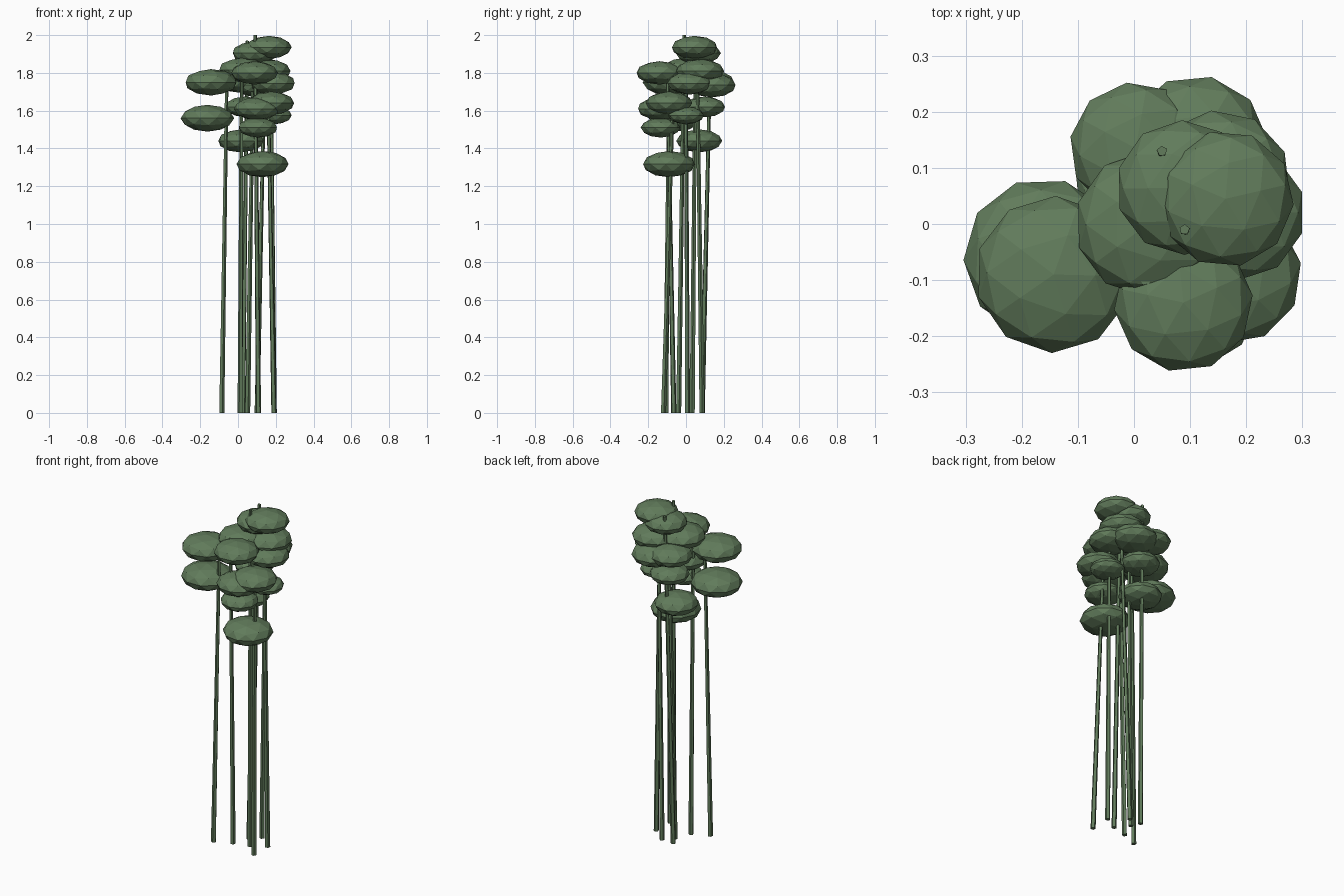
import bpy, math, random
from mathutils import Vector

random.seed(4)
cube = bpy.data.objects.get("Cube")
if cube:
    bpy.data.objects.remove(cube, do_unlink=True)


def make_material(name, rgb):
    mat = bpy.data.materials.new(name)
    mat.use_nodes = True
    mat.diffuse_color = (*rgb, 1)
    mat.node_tree.nodes["Principled BSDF"].inputs["Base Color"].default_value = (*rgb, 1)
    return mat


green = make_material("moss green", (0.12, 0.2, 0.105))


def stalk(i, base, top):
    """Thin five-sided tapered stem leaning from base to top."""
    a, b = Vector(base), Vector(top)
    bpy.ops.mesh.primitive_cone_add(vertices=5, radius1=0.0145, radius2=0.0095,
                                    depth=(b - a).length, location=(a + b) / 2)
    ob = bpy.context.object
    ob.rotation_euler = (b - a).to_track_quat('Z', 'Y').to_euler()
    ob.name = f"stalk_{i}"
    ob.data.materials.append(green)


def leaf_pad(i, x, y, z, r):
    """Flattened faceted foliage clump."""
    bpy.ops.mesh.primitive_ico_sphere_add(subdivisions=2, radius=r, location=(x, y, z))
    ob = bpy.context.object
    ob.scale.z = 0.5
    ob.rotation_euler.z = random.uniform(0, math.tau)
    ob.name = f"leaf_pad_{i}"
    ob.data.materials.append(green)


# Stalks: base x, y and top x, y, z
stalks = [
    (-0.087, -0.107, -0.06, -0.09, 1.76),
    (0.012, -0.065, 0.02, -0.10, 1.85),
    (0.108, -0.04, 0.09, -0.01, 2.0),
    (0.19, -0.12, 0.16, -0.07, 1.65),
    (0.10, 0.085, 0.14, 0.06, 1.80),
    (0.192, 0.007, 0.175, 0.0, 1.76),
    (0.025, 0.085, 0.05, 0.13, 1.97),
    (0.05, 0.033, 0.08, 0.05, 1.85),
]
for i, (bx, by, tx, ty, tz) in enumerate(stalks):
    stalk(i, (bx, by, 0), (tx, ty, tz))

# Foliage clumps: centre and radius
pads = [
    (0.163, 0.045, 1.935, 0.122), (0.088, 0.065, 1.905, 0.12),
    (-0.143, -0.09, 1.75, 0.14), (-0.162, -0.06, 1.56, 0.142),
    (0.088, -0.14, 1.80, 0.124), (0.025, 0.0, 1.815, 0.13),
    (0.152, 0.075, 1.81, 0.128), (0.185, 0.02, 1.745, 0.12),
    (0.11, 0.135, 1.735, 0.13), (0.003, 0.135, 1.755, 0.118),
    (0.10, -0.135, 1.61, 0.122), (0.175, -0.09, 1.64, 0.124),
    (0.19, 0.0, 1.575, 0.095), (0.105, -0.135, 1.51, 0.105),
    (0.015, 0.07, 1.44, 0.122), (0.04, 0.098, 1.62, 0.11),
    (0.13, -0.09, 1.317, 0.139),
]
for i, pad in enumerate(pads):
    leaf_pad(i, *pad)
